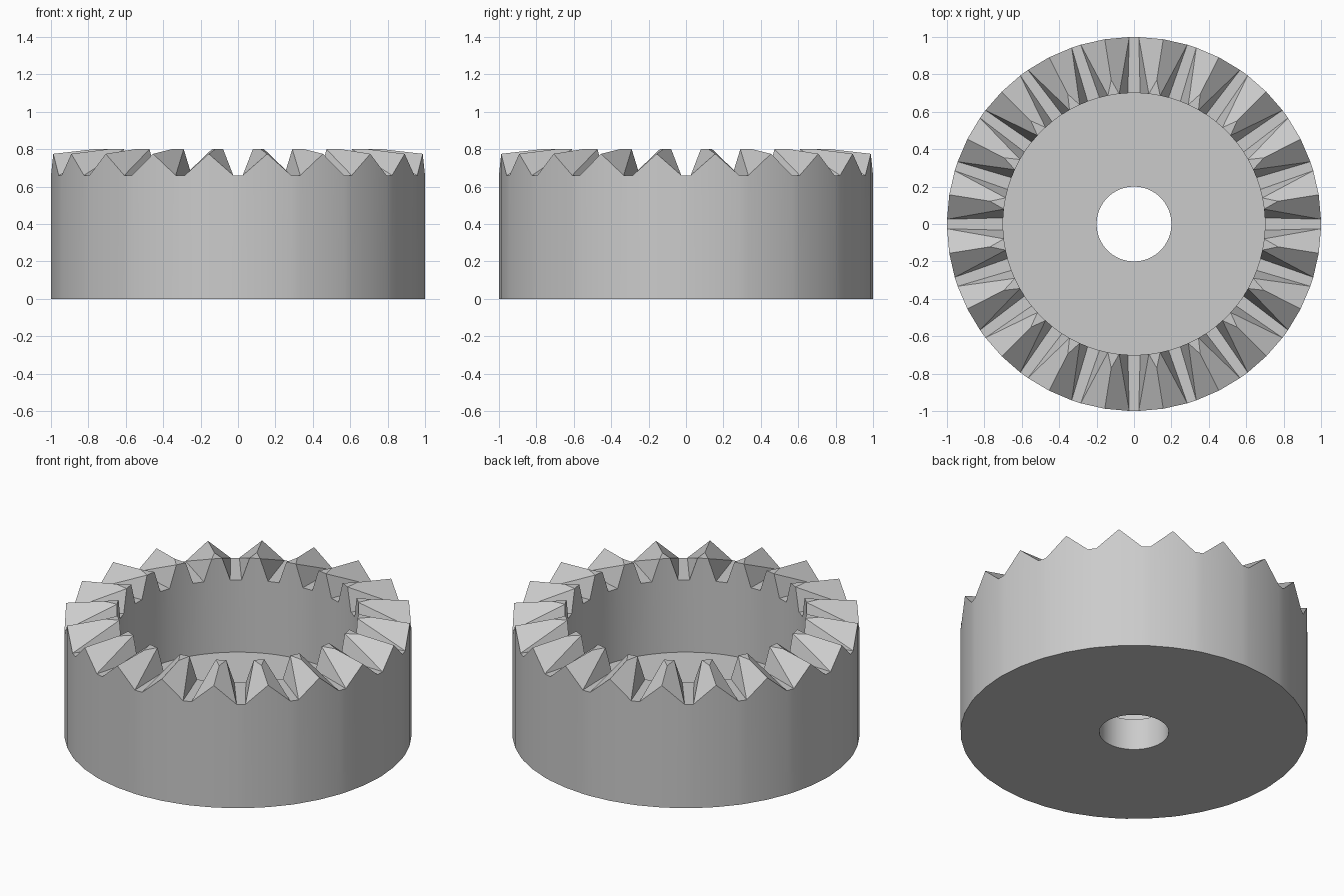
import bpy
import bmesh
from math import sin, cos, radians

if "Cube" in bpy.data.objects:
    bpy.data.objects.remove(bpy.data.objects["Cube"])

TEETH = 20
PITCH = 360 / TEETH
HALF = PITCH / 2
R_OUT, R_IN, R_HOLE, R_FLAT = 1.0, 0.7, 0.2, 0.78
Z_FLOOR, Z_VALLEY, Z_RIM, Z_TOP = 0.2, 0.66, 0.775, 0.8
W_OUT, W_IN, W_TOP = 1.45, 2.7, 6.5     # groove half-widths in degrees

# Plain grey metal
grey = bpy.data.materials.new("grey_metal")
grey.use_nodes = True
colour = (0.6, 0.6, 0.6, 1)
grey.diffuse_color = colour
grey.node_tree.nodes["Principled BSDF"].inputs["Base Color"].default_value = colour

bm = bmesh.new()


def half_tooth(centre, side):
    """One side of a groove, with the wedge of cup wall and floor below it."""
    def p(r, offset, z):
        a = radians(centre + side * offset)
        return bm.verts.new((r * cos(a), r * sin(a), z))

    def face(*points):
        bm.faces.new([p(*q) for q in points])

    # Tooth corners
    mid_out, mid_in = (R_OUT, 0, Z_VALLEY), (R_IN, 0, Z_VALLEY)
    low_out, low_in = (R_OUT, W_OUT, Z_VALLEY), (R_IN, W_IN, Z_VALLEY)
    peak, apex = (R_OUT, HALF, Z_RIM), (R_FLAT, HALF, Z_TOP)
    top_in, end_in = (R_IN, W_TOP, Z_TOP), (R_IN, HALF, Z_TOP)

    # Groove bottom, groove flank and flat tooth tip
    face(mid_out, low_out, low_in, mid_in)
    face(low_out, peak, apex, top_in)
    face(low_out, top_in, low_in)
    face(apex, end_in, top_in)

    # Outer wall
    outer = [mid_out, low_out, peak]
    for a, b in zip(outer, outer[1:]):
        face((R_OUT, a[1], 0), (R_OUT, b[1], 0), b, a)

    # Inner wall, cup floor and centre hole
    inner = [mid_in, low_in, top_in, end_in]
    for a, b in zip(inner, inner[1:]):
        u, v = a[1], b[1]
        face(a, b, (R_IN, v, Z_FLOOR), (R_IN, u, Z_FLOOR))
        face((R_IN, u, Z_FLOOR), (R_IN, v, Z_FLOOR),
             (R_HOLE, v, Z_FLOOR), (R_HOLE, u, Z_FLOOR))
        face((R_HOLE, u, Z_FLOOR), (R_HOLE, v, Z_FLOOR),
             (R_HOLE, v, 0), (R_HOLE, u, 0))

    # Underside
    face((R_OUT, 0, 0), (R_OUT, W_OUT, 0), (R_HOLE, W_IN, 0), (R_HOLE, 0, 0))
    face((R_OUT, W_OUT, 0), (R_OUT, HALF, 0), (R_HOLE, HALF, 0),
         (R_HOLE, W_TOP, 0), (R_HOLE, W_IN, 0))


for k in range(TEETH):
    for side in (-1, 1):
        half_tooth(k * PITCH, side)

bmesh.ops.remove_doubles(bm, verts=bm.verts, dist=0.0005)
bmesh.ops.recalc_face_normals(bm, faces=bm.faces)

mesh = bpy.data.meshes.new("crown_gear")
bm.to_mesh(mesh)
bm.free()
mesh.materials.append(grey)
gear = bpy.data.objects.new("crown_gear", mesh)
bpy.context.collection.objects.link(gear)
bpy.ops.object.select_all(action="DESELECT")
gear.select_set(True)
bpy.context.view_layer.objects.active = gear
bpy.ops.object.shade_smooth_by_angle(angle=radians(25))
